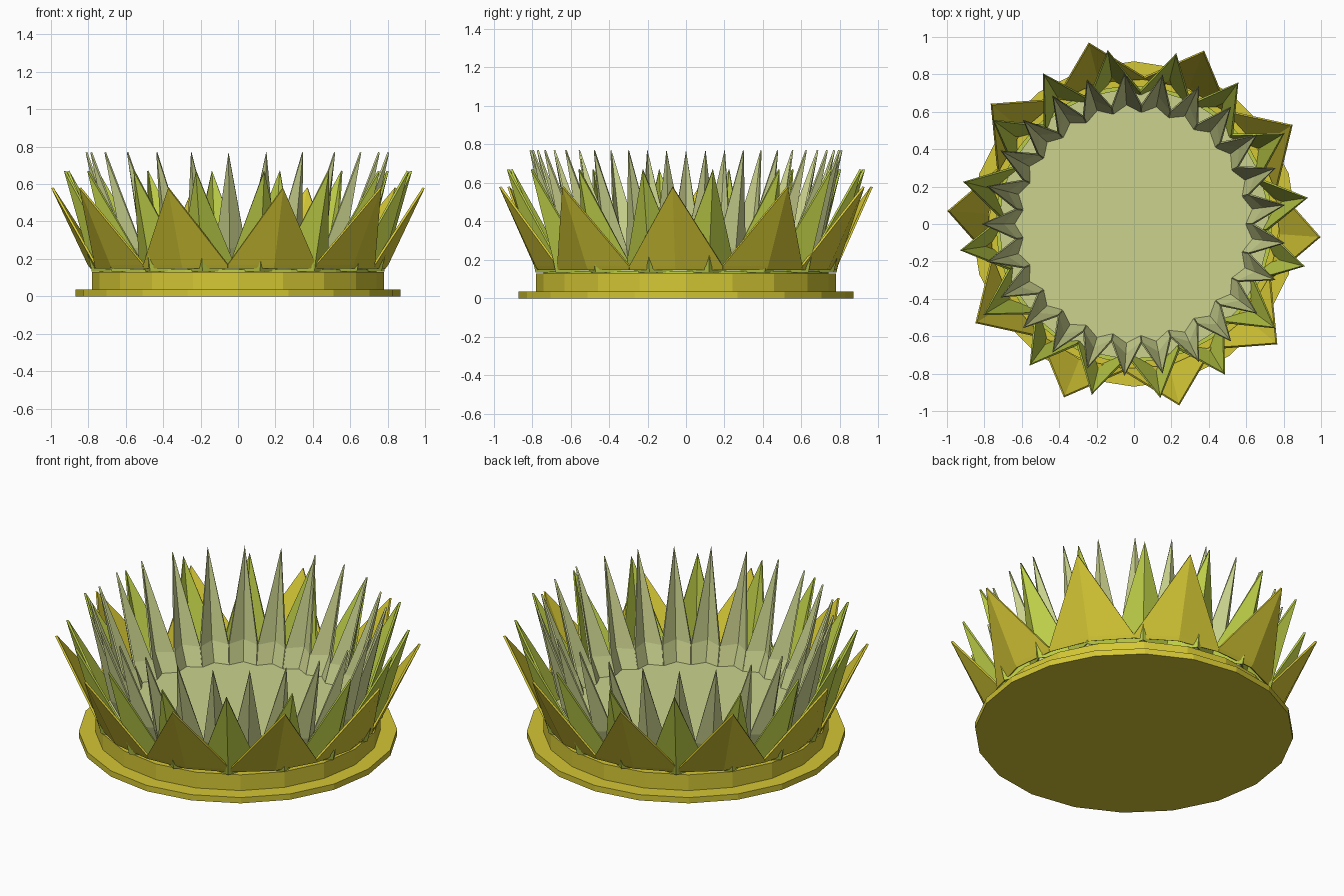
import bpy, bmesh, math

if "Cube" in bpy.data.objects:
    bpy.data.objects.remove(bpy.data.objects["Cube"])

def material(name, col):
    m = bpy.data.materials.new(name)
    m.diffuse_color = (*col, 1)
    m.use_nodes = True
    m.node_tree.nodes["Principled BSDF"].inputs["Base Color"].default_value = m.diffuse_color
    return m

YELLOW = material("mustard yellow", (0.66, 0.57, 0.035))
GREEN = material("leaf green", (0.52, 0.63, 0.065))
PALE = material("pale sage", (0.60, 0.65, 0.27))

def finish(bm, name, mat):
    bmesh.ops.recalc_face_normals(bm, faces=bm.faces)
    me = bpy.data.meshes.new(name)
    bm.to_mesh(me)
    bm.free()
    me.materials.append(mat)
    ob = bpy.data.objects.new(name, me)
    bpy.context.collection.objects.link(ob)
    return ob

def disc(name, r, z0, z1, sides, mat):
    bm = bmesh.new()
    bmesh.ops.create_cone(bm, cap_ends=True, segments=sides,
                          radius1=r, radius2=r, depth=z1 - z0)
    bmesh.ops.translate(bm, verts=bm.verts, vec=(0, 0, (z0 + z1) / 2))
    return finish(bm, name, mat)

def petals(name, n, offset, base, valley, tip, thick, mat):
    """Ring of folded petals; base and valley are (wing radius, keel radius, z)."""
    bm = bmesh.new()
    half = math.pi / n

    def pt(r, a, z):
        return bm.verts.new((r * math.cos(a), r * math.sin(a), z))

    for i in range(n):
        a = math.radians(offset) + 2 * half * i
        rows = [[pt(w, a - half, z), pt(k, a, z), pt(w, a + half, z)]
                for w, k, z in (base, valley)]
        top = pt(tip[0], a, tip[1])
        lo, hi = rows
        for j in (0, 1):
            bm.faces.new((lo[j], lo[j + 1], hi[j + 1], hi[j]))
            bm.faces.new((hi[j], hi[j + 1], top))
    bm.normal_update()
    ob = finish(bm, name, mat)
    s = ob.modifiers.new("thickness", "SOLIDIFY")
    s.thickness = thick
    s.offset = 0
    return ob

# stepped base
disc("base_plate", 0.87, 0.0, 0.035, 20, YELLOW)
disc("base_step", 0.78, 0.03, 0.13, 20, YELLOW)
# layers carrying the petals
disc("green_layer", 0.74, 0.125, 0.142, 32, GREEN)
disc("inner_floor", 0.72, 0.14, 0.152, 50, PALE)
# three petal rings
petals("outer_petals", 10, -4, (0.78, 0.785, 0.15), (0.785, 0.80, 0.17),
       (0.995, 0.58), 0.012, YELLOW)
petals("middle_petals", 16, 8.6, (0.69, 0.785, 0.135), (0.71, 0.80, 0.20),
       (0.935, 0.67), 0.012, GREEN)
petals("inner_petals", 25, 180, (0.60, 0.64, 0.145), (0.635, 0.70, 0.26),
       (0.81, 0.77), 0.010, PALE)
